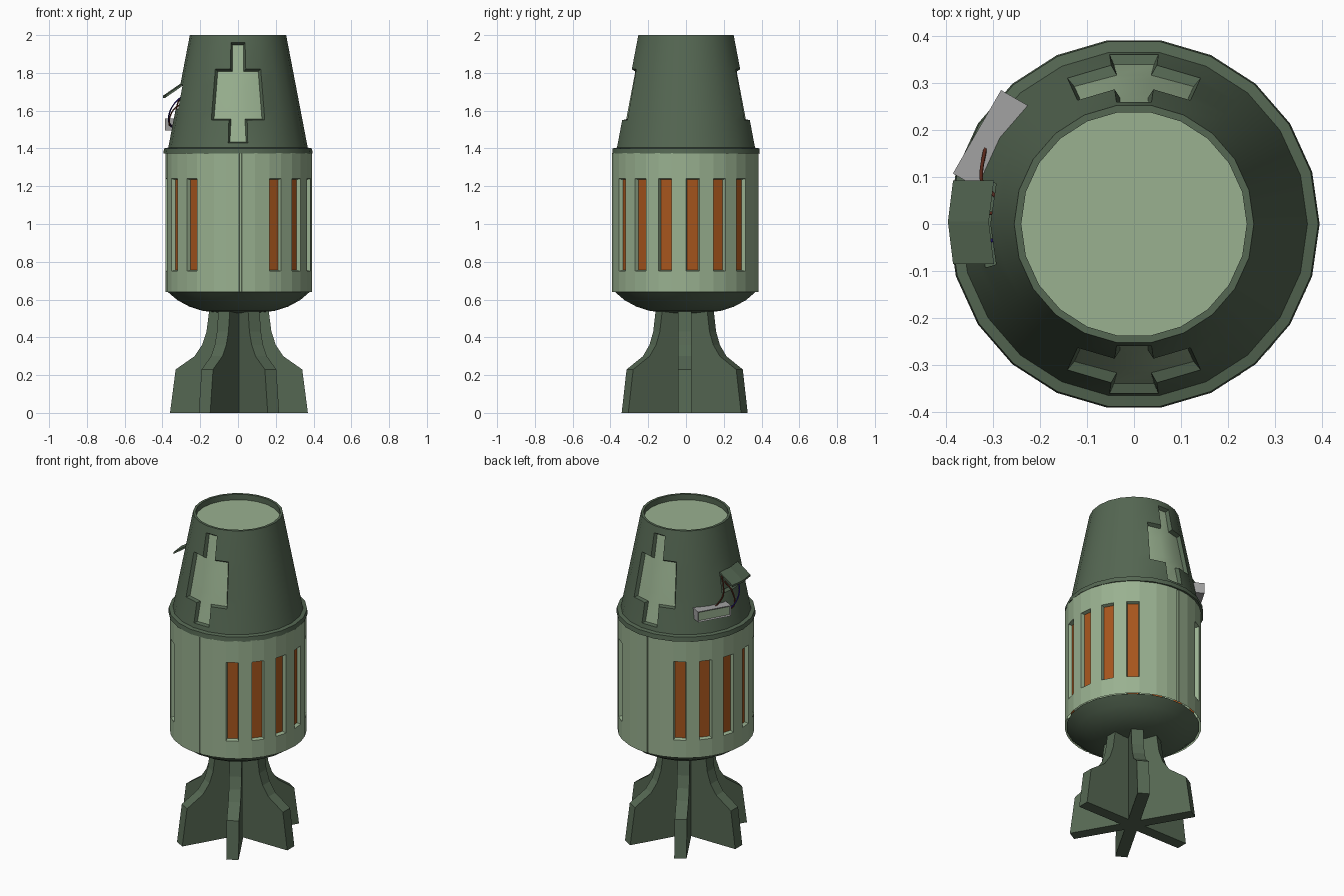
import bpy, bmesh
from math import sin, cos, radians, pi
from mathutils import Vector, Matrix

if "Cube" in bpy.data.objects:
    bpy.data.objects.remove(bpy.data.objects["Cube"])


def material(name, rgb):
    m = bpy.data.materials.new(name)
    m.diffuse_color = (*rgb, 1)
    m.use_nodes = True
    m.node_tree.nodes["Principled BSDF"].inputs["Base Color"].default_value = m.diffuse_color
    return m


DARK = material("dark_green", (0.09, 0.135, 0.085))
LIGHT = material("light_green", (0.32, 0.44, 0.28))
ORANGE = material("orange", (0.38, 0.09, 0.012))
BLUE = material("blue_wire", (0.02, 0.01, 0.2))
BROWN = material("brown_wire", (0.1, 0.02, 0.01))

SIDES = [360 / 22 * i for i in range(22)]


def finish(bm, name, mats=(), loc=(0, 0, 0), smooth=None):
    me = bpy.data.meshes.new(name)
    bm.to_mesh(me)
    bm.free()
    ob = bpy.data.objects.new(name, me)
    bpy.context.collection.objects.link(ob)
    ob.location = loc
    for m in mats:
        me.materials.append(m)
    if smooth:
        bpy.context.view_layer.objects.active = ob
        ob.select_set(True)
        bpy.ops.object.shade_smooth_by_angle(angle=radians(smooth))
        ob.select_set(False)
    return ob


def lathe(profile, angles=SIDES, cap_start=False, cap_end=False):
    """Revolve (radius, z) points, lowest first; faces[row][column] point outward."""
    bm = bmesh.new()
    rings = [[bm.verts.new((r * cos(radians(a)), r * sin(radians(a)), z)) for a in angles]
             for r, z in profile]
    n = len(angles)
    faces = [[bm.faces.new((lo[i], lo[(i + 1) % n], hi[(i + 1) % n], hi[i])) for i in range(n)]
             for lo, hi in zip(rings, rings[1:])]
    if cap_start:
        bm.faces.new(rings[0][::-1])
    if cap_end:
        bm.faces.new(rings[-1])
    bm.normal_update()
    return bm, faces


# Tail fins: one profile, extruded and repeated six times
fin_profile = [(0, 0), (0.365, 0), (0.335, 0.23), (0.235, 0.30), (0.195, 0.36),
               (0.172, 0.43), (0.155, 0.56), (0, 0.56)]
bm = bmesh.new()
for k in range(6):
    rot = Matrix.Rotation(k * pi / 3, 4, 'Z')
    a, b = [[bm.verts.new(rot @ Vector((r, t, z))) for r, z in fin_profile] for t in (-0.035, 0.035)]
    bm.faces.new(a)
    bm.faces.new(b[::-1])
    for i in range(len(a)):
        j = (i + 1) % len(a)
        bm.faces.new((a[j], a[i], b[i], b[j]))
finish(bm, "tail_fins", [DARK], (0.005, -0.007, 0))

# Rounded underside
bm, _ = lathe([(0.10, 0.53), (0.19, 0.54), (0.26, 0.562), (0.325, 0.597), (0.378, 0.642)],
              cap_start=True, cap_end=True)
finish(bm, "bottom_dome", [DARK], (0.004, -0.004, 0), 30)

# Body: two identical halves, each with six window slots and a seam groove
half, slots, grooves = [], [], []
for k in range(6):
    slots.append(len(half))
    c = -60 + 22 * k
    half += [c - 5.3, c + 5.3]
half += [70, 80]
grooves.append(len(half))
half += [90.3, 92.6, 103]
columns = half + [a + 180 for a in half]
bm, faces = lathe([(0.387, 0.64), (0.387, 0.75), (0.387, 1.24), (0.387, 1.375)], columns)
for h in (0, len(half)):
    for s in slots:
        f = faces[1][s + h]
        bmesh.ops.inset_individual(bm, faces=[f], thickness=0.008, depth=-0.022)
        f.material_index = 1
    for g in grooves:
        bmesh.ops.inset_region(bm, faces=[faces[r][g + h] for r in range(3)],
                               thickness=0.002, depth=-0.006)
finish(bm, "slotted_body", [LIGHT, ORANGE], (0.004, -0.004, 0))

# Collar between body and nose
bm, _ = lathe([(0.36, 1.372), (0.395, 1.372), (0.392, 1.40), (0.366, 1.405)],
              cap_start=True)
finish(bm, "collar", [DARK], smooth=30)

# Tapered nose with cross shaped recesses, hatch opening and sunken rim
levels = [1.40, 1.43, 1.55, 1.61, 1.735, 1.82, 1.96, 2.0]
profile = [(0.37 - 0.115 * (z - 1.4) / 0.6, z) for z in levels]
bm, faces = lathe(profile + [(0.24, 2.0), (0.24, 1.96)])
for mid in (5, 16):
    cross = [faces[r][mid] for r in range(1, 6)]
    cross += [faces[r][mid + s] for r in range(2, 5) for s in (-1, 1)]
    bmesh.ops.inset_region(bm, faces=cross, thickness=0.009, depth=-0.02, use_even_offset=True)
    for f in cross:
        f.material_index = 1
hatch = [faces[3][10], faces[3][11]]
bmesh.ops.inset_region(bm, faces=hatch, thickness=0.006, depth=-0.035)
finish(bm, "nose_cone", [DARK, LIGHT], smooth=25)

# Light disc inside the top rim
bm, _ = lathe([(0.235, 1.94), (0.241, 1.965)], cap_end=True)
finish(bm, "top_disc", [LIGHT])

# Raised hatch lid, bent slightly along its middle
bm = bmesh.new()
lid = [[bm.verts.new((x - bend, y, z + dz)) for x, z in ((-0.298, 1.728), (-0.385, 1.668)) for dz in (0, 0.012)]
       for y, bend in ((-0.085, 0), (0.005, 0.011), (0.093, 0))]
for p, q in zip(lid, lid[1:]):
    for i, j in ((0, 1), (1, 3), (3, 2), (2, 0)):
        bm.faces.new((p[i], p[j], q[j], q[i]))
for end in (lid[0], lid[-1]):
    bm.faces.new([end[i] for i in (0, 1, 3, 2)])
bmesh.ops.recalc_face_normals(bm, faces=bm.faces)
finish(bm, "hatch_lid", [DARK])

# Control box hanging outside, with a framed green screen
bm = bmesh.new()
bmesh.ops.create_cube(bm, size=1, matrix=Matrix.Diagonal((0.065, 0.205, 0.065, 1)))
bm.normal_update()
screen = min(bm.faces, key=lambda f: f.calc_center_median().x)
bmesh.ops.inset_individual(bm, faces=[screen], thickness=0.01, depth=-0.006)
screen.material_index = 1
box = finish(bm, "control_box", [material("grey", (0.36, 0.36, 0.36)), LIGHT], (-0.306, 0.18, 1.527))
box.rotation_euler.z = radians(-30)


# Wires from hatch to box
def wire(name, points, mat):
    cu = bpy.data.curves.new(name, 'CURVE')
    cu.dimensions = '3D'
    cu.bevel_depth = 0.004
    cu.bevel_resolution = 1
    cu.resolution_u = 5
    sp = cu.splines.new('BEZIER')
    sp.bezier_points.add(len(points) - 1)
    for bp, co in zip(sp.bezier_points, points):
        bp.co = co
        bp.handle_left_type = bp.handle_right_type = 'AUTO'
    cu.materials.append(mat)
    bpy.context.collection.objects.link(bpy.data.objects.new(name, cu))


wire("blue_wire", [(-0.275, -0.03, 1.69), (-0.335, -0.035, 1.64), (-0.368, 0.02, 1.56),
                   (-0.35, 0.1, 1.51)], BLUE)
wire("brown_wire_upper", [(-0.275, 0.04, 1.69), (-0.315, 0.08, 1.65), (-0.325, 0.1, 1.60),
                          (-0.315, 0.17, 1.55)], BROWN)
wire("brown_wire_lower", [(-0.28, 0.02, 1.65), (-0.345, 0.03, 1.60), (-0.365, 0.05, 1.53),
                          (-0.35, 0.1, 1.52)], BROWN)
